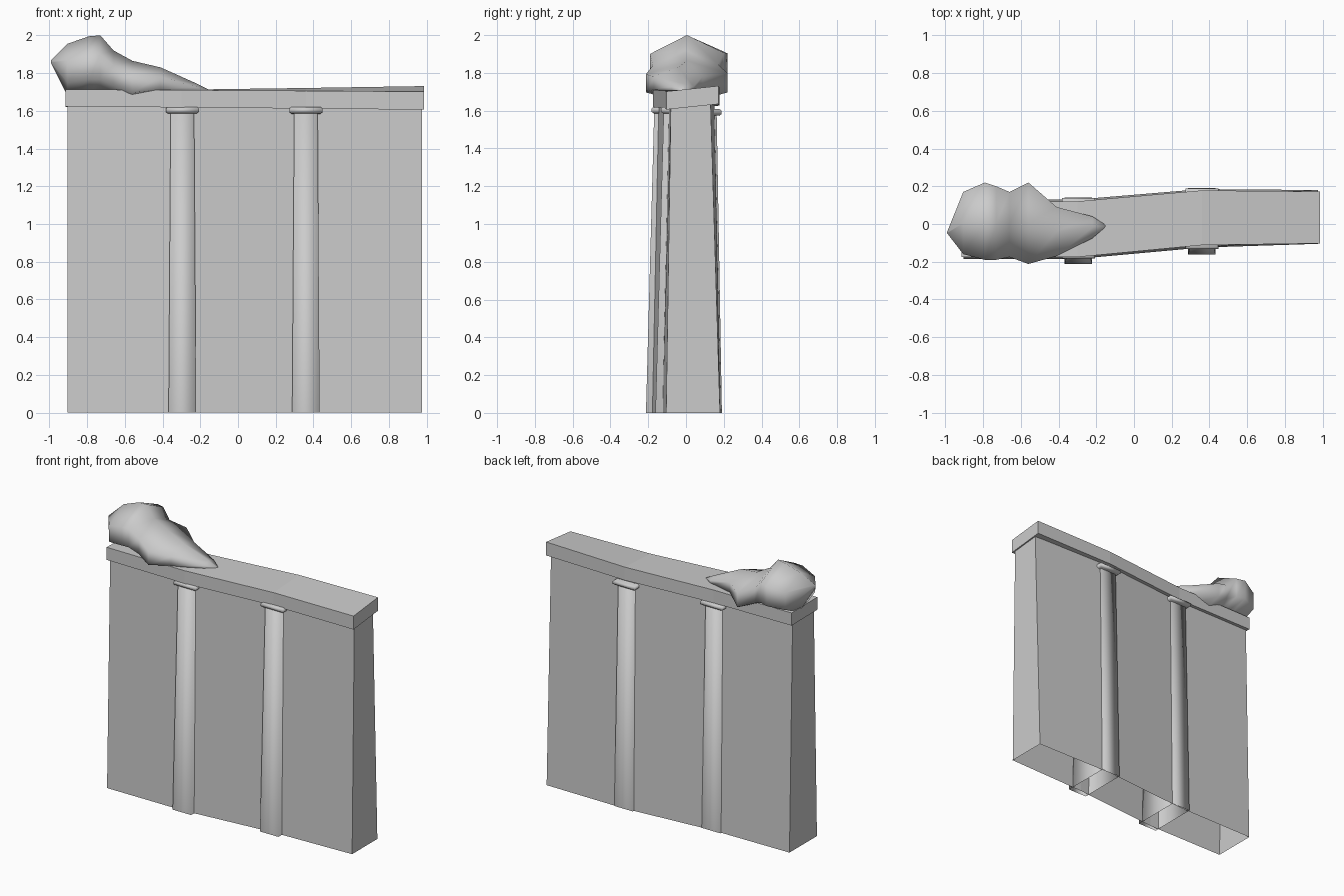
import bpy, bmesh

if "Cube" in bpy.data.objects:
    bpy.data.objects.remove(bpy.data.objects["Cube"])


def loft(name, rings, close_start=True, close_end=True, smooth=None):
    """Skin a list of equal-length point rings; optionally close the ends."""
    bm = bmesh.new()
    loops = [[bm.verts.new(p) for p in r] for r in rings]
    n = len(loops[0])
    for a, b in zip(loops, loops[1:]):
        for i in range(n):
            j = (i + 1) % n
            bm.faces.new((a[i], a[j], b[j], b[i]))
    if close_start:
        bm.faces.new(loops[0])
    if close_end:
        bm.faces.new(loops[-1])
    bmesh.ops.remove_doubles(bm, verts=bm.verts, dist=1e-4)
    bmesh.ops.recalc_face_normals(bm, faces=bm.faces)
    me = bpy.data.meshes.new(name)
    bm.to_mesh(me)
    bm.free()
    ob = bpy.data.objects.new(name, me)
    bpy.context.collection.objects.link(ob)
    for p in me.polygons:
        p.use_smooth = bool(smooth)
    return ob


def outline(stations, z):
    """Closed plan outline from (x, front y, back y) stations."""
    return ([(x, f, z) for x, f, b in stations] +
            [(x, b, z) for x, f, b in reversed(stations)])


def rect(x0, x1, y0, y1, z):
    return [(x0, y0, z), (x1, y0, z), (x1, y1, z), (x0, y1, z)]


# Tapered wall following a gentle S bend, open underneath
base = [(-0.905, -0.185, 0.125), (-0.30, -0.185, 0.13),
        (0.36, -0.125, 0.185), (0.975, -0.105, 0.18)]
head = [(-0.905, -0.15, 0.09), (-0.30, -0.15, 0.095),
        (0.36, -0.09, 0.15), (0.975, -0.08, 0.13)]
loft("wall", [outline(base, 0), outline(head, 1.64)], close_start=False)

# Coping slab: x, front y, back y, front bottom z, back bottom z, thickness
coping = [(-0.915, -0.175, 0.115, 1.623, 1.62, 0.09),
          (-0.30, -0.175, 0.12, 1.618, 1.62, 0.092),
          (0.36, -0.112, 0.178, 1.612, 1.627, 0.094),
          (0.985, -0.103, 0.172, 1.606, 1.635, 0.096)]
loft("coping", [[(x, f, zf), (x, b, zb), (x, b, zb + t), (x, f, zf + t)]
                for x, f, b, zf, zb, t in coping])

# Pilasters pass right through the wall, each with a rounded capital
for i, (x, y, tilt) in enumerate([(-0.295, -0.03, 0.0), (0.36, 0.02, -0.012)]):
    loft(f"pilaster_{i + 1}",
         [rect(x - 0.073, x + 0.073, y - 0.182, y + 0.17, 0),
          rect(x - 0.062, x + 0.062, y - 0.138, y + 0.142, 1.61)],
         close_start=False, smooth=True)
    cap_rings = []
    for z, s in [(1.585, 0.012), (1.594, 0), (1.612, 0), (1.62, 0.01)]:
        r = rect(x - 0.088 + s, x + 0.088 - s, y - 0.152 + s, y + 0.168 - s, z)
        cap_rings.append([(px, py, pz + (tilt if py > y else 0)) for px, py, pz in r])
    loft(f"capital_{i + 1}", cap_rings, smooth=True)

# Lumpy bush draped on the left end: x, front y, back y, bottom z, top z
lumps = [(-0.99, -0.05, -0.04, 1.85, 1.87),
         (-0.905, -0.16, 0.17, 1.68, 1.955),
         (-0.79, -0.19, 0.22, 1.69, 1.995),
         (-0.73, -0.19, 0.20, 1.69, 2.0),
         (-0.66, -0.175, 0.17, 1.67, 1.92),
         (-0.56, -0.212, 0.22, 1.64, 1.865),
         (-0.41, -0.17, 0.09, 1.675, 1.83),
         (-0.22, -0.075, 0.04, 1.69, 1.745),
         (-0.15, -0.015, -0.005, 1.70, 1.71)]
rings = []
for x, f, b, z0, z1 in lumps:
    m, h = (f + b) / 2, z1 - z0
    rings.append([(x, m, z0), (x, f, z0 + h * 0.25), (x, f, z0 + h * 0.68),
                  (x, m, z1), (x, b, z0 + h * 0.7), (x, b, z0 + h * 0.25)])
loft("bush", rings, smooth=True)
